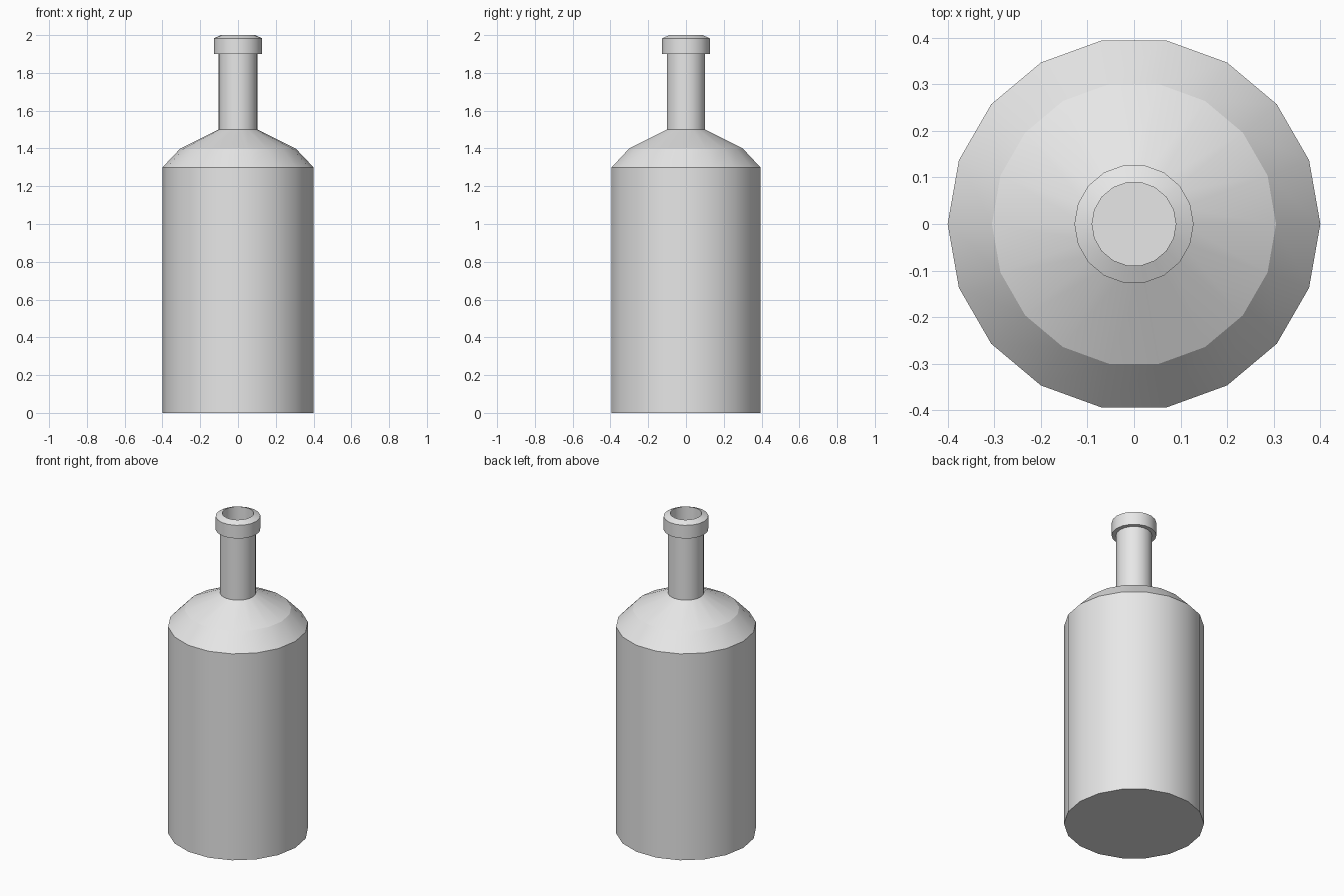
import bpy
import bmesh
from math import cos, sin, tau

cube = bpy.data.objects.get("Cube")
if cube:
    bpy.data.objects.remove(cube, do_unlink=True)

SIDES = 18

# One plain grey for the whole bottle
grey = bpy.data.materials.new("plain_grey")
grey.use_nodes = True
colour = (0.8, 0.8, 0.8, 1.0)
grey.diffuse_color = colour
grey.node_tree.nodes["Principled BSDF"].inputs["Base Color"].default_value = colour


def lathe(name, profile):
    """Turn (radius, height) points about z, round the sides, keep rings crisp, cap both ends."""
    bm = bmesh.new()
    rings = [[bm.verts.new((r * cos(tau * i / SIDES), r * sin(tau * i / SIDES), z))
              for i in range(SIDES)] for r, z in profile]
    for low, high in zip(rings, rings[1:]):
        for i in range(SIDES):
            j = (i + 1) % SIDES
            bm.faces.new((low[i], low[j], high[j], high[i])).smooth = True
    bm.faces.new(rings[0][::-1])
    bm.faces.new(rings[-1])
    for ring in rings:
        for i in range(SIDES):
            bm.edges.get((ring[i], ring[(i + 1) % SIDES])).smooth = False
    bmesh.ops.recalc_face_normals(bm, faces=bm.faces)
    mesh = bpy.data.meshes.new(name)
    bm.to_mesh(mesh)
    bm.free()
    mesh.materials.append(grey)
    obj = bpy.data.objects.new(name, mesh)
    bpy.context.collection.objects.link(obj)
    return obj


# Body, sloped shoulder, neck, collar and the bore down the neck
lathe("bottle", [
    (0.40, 0.0), (0.40, 1.30),      # body
    (0.305, 1.40), (0.103, 1.50),   # shoulder
    (0.103, 1.90), (0.128, 1.90),   # neck
    (0.128, 1.983), (0.09, 2.0),    # collar
    (0.09, 1.50),                   # bore
])
